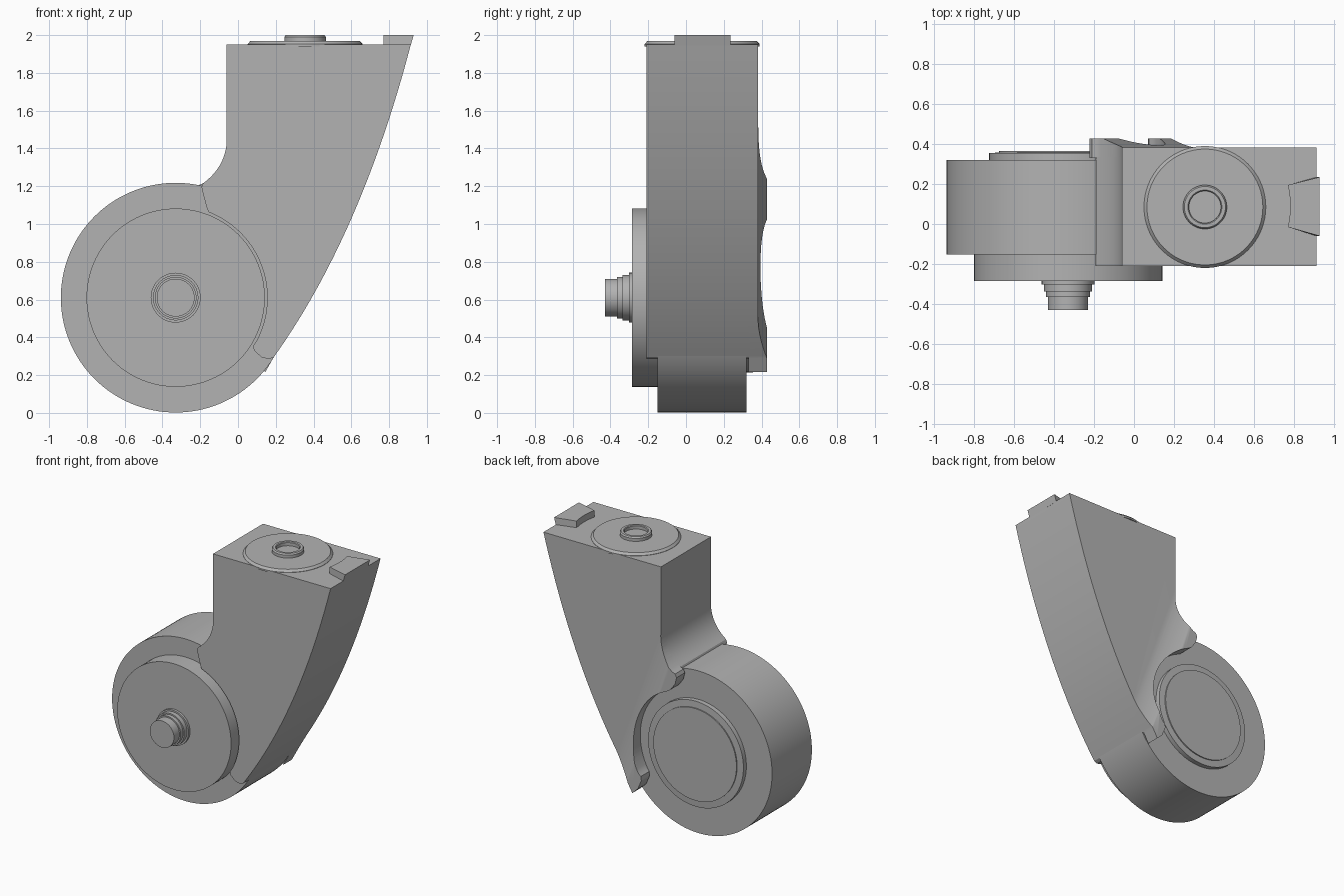
import bpy, bmesh
from math import sin, cos, pi, radians
from mathutils import Matrix, Vector

if "Cube" in bpy.data.objects:
    bpy.data.objects.remove(bpy.data.objects["Cube"])

GREY = (0.45, 0.45, 0.45, 1)
grey = bpy.data.materials.new("plain grey")
grey.use_nodes = True
grey.diffuse_color = GREY
grey.node_tree.nodes["Principled BSDF"].inputs["Base Color"].default_value = GREY

HUB_X, HUB_Z = -0.33, 0.61


def finish(name, bm):
    bmesh.ops.recalc_face_normals(bm, faces=bm.faces)
    mesh = bpy.data.meshes.new(name)
    bm.to_mesh(mesh)
    bm.free()
    mesh.materials.append(grey)
    obj = bpy.data.objects.new(name, mesh)
    bpy.context.collection.objects.link(obj)
    bpy.ops.object.select_all(action="DESELECT")
    obj.select_set(True)
    bpy.context.view_layer.objects.active = obj
    bpy.ops.object.shade_smooth_by_angle(angle=radians(30))
    return obj


def lathe(name, profile, matrix, segments=96):
    """Turn a (radius, height) profile round the local z axis, capping both ends."""
    bm = bmesh.new()
    rings = []
    for r, h in profile:
        angles = [2 * pi * i / segments for i in range(segments)]
        rings.append([bm.verts.new(matrix @ Vector((r * cos(a), r * sin(a), h)))
                      for a in angles])
    for a, b in zip(rings, rings[1:]):
        for i in range(segments):
            j = (i + 1) % segments
            bm.faces.new((a[i], a[j], b[j], b[i]))
    bm.faces.new(rings[0])
    bm.faces.new(rings[-1])
    return finish(name, bm)


def slab(points, y0, y1):
    """Extrude an (x, z) outline from y0 to y1."""
    bm = bmesh.new()
    face = bm.faces.new([bm.verts.new((x, y0, z)) for x, z in points])
    out = bmesh.ops.extrude_face_region(bm, geom=[face])
    for v in out["geom"]:
        if isinstance(v, bmesh.types.BMVert):
            v.co.y = y1
    return bm


def bezier(a, b, c, n):
    a, b, c = Vector(a), Vector(b), Vector(c)
    return [tuple(a.lerp(b, i / n).lerp(b.lerp(c, i / n), i / n)) for i in range(n + 1)]


def hub_arc(radius, start, end, n=32):
    angles = [radians(start + (end - start) * i / n) for i in range(n + 1)]
    return [(HUB_X + radius * cos(a), HUB_Z + radius * sin(a)) for a in angles]


def fork_outline(upper_tip, lower_tip):
    spine = bezier((0.19, 0.296), (0.65, 0.94), (0.915, 1.95), 32)
    throat = bezier((-0.06, 1.43), (-0.07, 1.30), (-0.185, 1.215), 12)
    return spine + [(-0.06, 1.95)] + throat + upper_tip + hub_arc(0.485, 67, -28) + lower_tip


# Wheel, hub covers and stepped axle, all turned along y
along_y = Matrix.Translation((HUB_X, 0, HUB_Z)) @ Matrix.Rotation(-pi / 2, 4, "X")
lathe("wheel", [(0.608, -0.152), (0.608, 0.32)], along_y, 128)
lathe("front_hub_cover", [(0.472, -0.285), (0.472, -0.14)], along_y)
lathe("back_hub_cover", [(0.395, 0.31), (0.395, 0.355), (0.345, 0.358), (0.345, 0.366)], along_y)
lathe("axle", [(0.1, -0.43), (0.1, -0.365), (0.11, -0.365), (0.11, -0.337), (0.12, -0.337),
               (0.12, -0.303), (0.132, -0.303), (0.132, -0.28)], along_y, 64)

# Main fork body
finish("fork", slab(fork_outline(
    [(-0.193, 1.195), (-0.185, 1.16), (-0.165, 1.085), (-0.155, 1.063)],
    [(0.08, 0.355), (0.085, 0.33), (0.125, 0.294), (0.165, 0.285)]), -0.21, 0.335))

# Back cheek of the fork, thickened smoothly towards both tips
bm = slab(fork_outline(
    [(-0.21, 1.205), (-0.222, 1.18), (-0.21, 1.13), (-0.17, 1.075)],
    [(0.075, 0.36), (0.07, 0.33), (0.10, 0.26), (0.145, 0.217)]), 0.33, 0.382)
across = Vector((0.94, 0, 0.336))
FLAT, FADE = 0.27, 0.46
for i in range(13):
    d = FLAT + (FADE - FLAT) * i / 12
    bmesh.ops.bisect_plane(bm, geom=bm.verts[:] + bm.edges[:] + bm.faces[:],
                           plane_co=across * d / across.length_squared, plane_no=across)
for v in bm.verts:
    if v.co.y > 0.36:
        t = min(max((FADE - v.co.dot(across)) / (FADE - FLAT), 0), 1)
        v.co.y += 0.047 * t ** 1.6
finish("back_cheek", bm)

# Swivel plate with hollow collar on top
top = Matrix.Translation((0.355, 0.085, 0))
lathe("swivel_plate", [(0.305, 1.94), (0.305, 1.952), (0.29, 1.968)], top)
lathe("swivel_collar", [(0.11, 1.96), (0.11, 1.99), (0.103, 2.0), (0.085, 2.0),
                        (0.08, 1.995), (0.08, 1.972)], top, 64)

# Stop lug at the top of the spine, its outer side leaning with the curve
bm = bmesh.new()
inner = bezier((0.77, -0.015), (0.795, 0.09), (0.77, 0.195), 8)
face = bm.faces.new([bm.verts.new((x, y, 1.945)) for x, y in
                     inner + [(0.914, 0.235), (0.914, -0.06)]])
for v in bmesh.ops.extrude_face_region(bm, geom=[face])["geom"]:
    if isinstance(v, bmesh.types.BMVert):
        v.co.z = 2.0
        if v.co.x > 0.9:
            v.co.x = 0.93
finish("stop_lug", bm)
